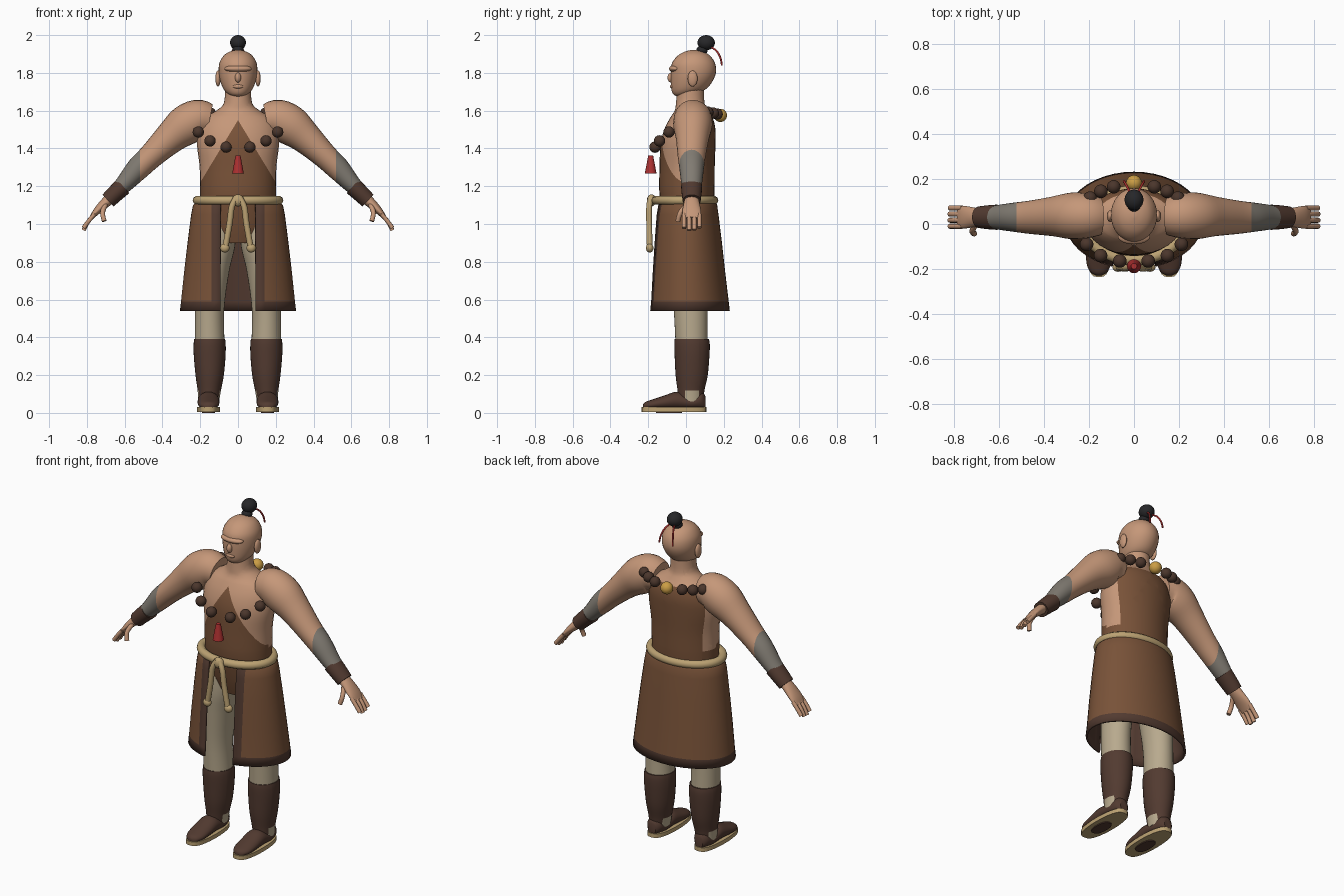
import bpy, bmesh, math
from mathutils import Vector

cube = bpy.data.objects.get("Cube")
if cube:
    bpy.data.objects.remove(cube)


def material(name, *rgb):
    m = bpy.data.materials.new(name)
    m.use_nodes = True
    m.diffuse_color = (*rgb, 1)
    m.node_tree.nodes["Principled BSDF"].inputs["Base Color"].default_value = (*rgb, 1)
    return m


SKIN = material("skin", .56, .31, .19)
ROBE = material("robe brown", .19, .085, .04)
DARK = material("dark leather", .085, .043, .03)
BEAD = material("wooden bead", .07, .037, .025)
CLOTH = material("trouser linen", .48, .40, .27)
WRAP = material("grey wrap", .22, .20, .17)
ROPE = material("tan rope", .50, .36, .17)
RED = material("red silk", .42, .03, .03)
BLACK = material("black hair", .02, .02, .022)
GOLD = material("gold bead", .60, .34, .06)


def refine(rows, k=4, closed=False):
    """Smooth interpolation through rows of numbers."""
    out, n = [], len(rows)
    for i in range(n if closed else n - 1):
        pick = [rows[j % n] if closed else rows[min(max(j, 0), n - 1)] for j in range(i - 1, i + 3)]
        for t in (j / k for j in range(k)):
            out.append(tuple(.5 * (2 * b + (c - a) * t + (2 * a - 5 * b + 4 * c - d) * t * t
                                   + (3 * b - a - 3 * c + d) * t ** 3) for a, b, c, d in zip(*pick)))
    return out if closed else out + [tuple(rows[-1])]


def finish(ob, mats, angle=40):
    for m in mats:
        ob.data.materials.append(m)
    bpy.ops.object.select_all(action="DESELECT")
    ob.select_set(True)
    bpy.context.view_layer.objects.active = ob
    bpy.ops.object.shade_smooth_by_angle(angle=math.radians(angle))
    return ob


def skin_rings(name, rings, mats, closed=True, cuts=(), rule=None):
    """Bridge rings of points; cut along planes and colour faces by a rule."""
    bm = bmesh.new()
    vs = [[bm.verts.new(p) for p in r] for r in rings]
    n = len(vs[0])
    for a, b in zip(vs, vs[1:]):
        for i in range(n if closed else n - 1):
            j = (i + 1) % n
            bm.faces.new((a[i], a[j], b[j], b[i]))
    if closed:
        bm.faces.new(vs[0][::-1])
        bm.faces.new(vs[-1])
        bmesh.ops.recalc_face_normals(bm, faces=bm.faces)
    for co, no in cuts:
        bmesh.ops.bisect_plane(bm, geom=bm.verts[:] + bm.edges[:] + bm.faces[:],
                               plane_co=co, plane_no=no, dist=1e-5)
    if rule:
        for f in bm.faces:
            f.material_index = rule(f.calc_center_median())
    me = bpy.data.meshes.new(name)
    bm.to_mesh(me)
    bm.free()
    ob = bpy.data.objects.new(name, me)
    bpy.context.collection.objects.link(ob)
    return finish(ob, mats)


def oval(z, hw, yf, yb, xc=0, angles=None):
    angles = angles or [math.tau * i / 32 for i in range(32)]
    return [(xc + hw * math.sin(a), (yf + yb) / 2 - (yb - yf) / 2 * math.cos(a), z) for a in angles]


def column(name, rows, mats, **kw):
    return skin_rings(name, [oval(*r) for r in refine(rows)], mats, **kw)


def limb(name, rows, s, mats, **kw):
    """Tapered limb through (x, z, radius, depth, y) rows, on side s."""
    rows, rings = refine(rows), []
    for i, (x, z, r, d, y) in enumerate(rows):
        a, b = rows[max(i - 1, 0)], rows[min(i + 1, len(rows) - 1)]
        t = Vector((b[0] - a[0], b[1] - a[1])).normalized()
        rings.append([(s * (x - t.y * r * math.cos(q)), y + d * math.sin(q), z + t.x * r * math.cos(q))
                      for q in (math.tau * k / 24 for k in range(24))])
    return skin_rings(name, rings, mats, **kw)


def tube(name, pts, r, mat, closed=False):
    cu = bpy.data.curves.new(name, "CURVE")
    cu.dimensions, cu.bevel_depth, cu.bevel_resolution, cu.use_fill_caps = "3D", r, 3, True
    pts = refine(pts, 4, closed)
    sp = cu.splines.new("POLY")
    sp.points.add(len(pts) - 1)
    for p, co in zip(sp.points, pts):
        p.co = (*co, 1)
    sp.use_cyclic_u = closed
    ob = bpy.data.objects.new(name, cu)
    bpy.context.collection.objects.link(ob)
    bpy.ops.object.select_all(action="DESELECT")
    ob.select_set(True)
    bpy.context.view_layer.objects.active = ob
    bpy.ops.object.convert(target="MESH")
    return finish(bpy.context.object, [mat])


def ball(name, loc, size, mat):
    bpy.ops.mesh.primitive_uv_sphere_add(segments=24, ring_count=14, location=loc)
    ob = bpy.context.object
    ob.name, ob.scale = name, size
    return finish(ob, [mat])


# Torso: skin with a robe rising to a point in front and covering the back
def torso_rule(c):
    front = c.y < .0 and c.z < 1.55 - 1.65 * abs(c.x)
    return int(c.z < 1.2 or front or (c.y > .085 and c.z < 1.57))


column("torso", [(.9, .13, -.08, .11), (1, .19, -.11, .135), (1.15, .2, -.14, .15), (1.3, .203, -.14, .152),
                 (1.42, .217, -.135, .156), (1.5, .21, -.115, .156), (1.56, .18, -.085, .142),
                 (1.6, .115, -.06, .115), (1.64, .075, -.053, .098), (1.73, .068, -.045, .095)],
       [SKIN, ROBE], rule=torso_rule,
       cuts=[((0, 0, 1.2), (0, 0, 1)), ((0, 0, 1.57), (0, 0, 1)), ((0, .085, 0), (0, 1, 0)),
             ((0, 0, 1.55), (1.65, 0, 1)), ((0, 0, 1.55), (-1.65, 0, 1))])

# Head, face and topknot
column("head", [(1.676, .025, -.05, .0), (1.687, .05, -.067, .04), (1.71, .074, -.077, .1), (1.75, .092, -.08, .137),
                (1.8, .102, -.08, .158), (1.85, .099, -.075, .154), (1.89, .077, -.045, .128),
                (1.912, .045, -.008, .092), (1.922, .008, .03, .055)], [SKIN])
ball("brow", (0, -.055, 1.822), (.072, .035, .02), SKIN)
ball("nose", (0, -.08, 1.775), (.016, .018, .026), SKIN)
ball("mouth", (0, -.074, 1.728), (.028, .011, .011), SKIN)
ball("topknot", (0, .107, 1.96), (.042, .046, .04), BLACK)
ball("topknot_base", (0, .085, 1.92), (.03, .03, .025), BLACK)

# Skirt: open at the front, with a dark hem, edge bands and lining
rings = []
for z, hw, yf, yb in [(.54, .308, -.2, .232), (.59, .302, -.195, .226), (.75, .285, -.187, .207),
                      (.92, .265, -.177, .188), (1.05, .248, -.168, .172), (1.1, .238, -.16, .165),
                      (1.13, .21, -.145, .152)]:
    edge, band = math.asin(.095 / hw), math.asin(.14 / hw)
    half = [edge, band] + [band + (math.pi - band) * i / 18 for i in range(1, 19)]
    rings.append(oval(z, hw, yf, yb, 0, half + [math.tau - a for a in half[-2::-1]]))
skirt = skin_rings("skirt", rings, [ROBE, DARK], closed=False,
                   rule=lambda c: int(c.z < .59 or (c.y < 0 and abs(c.x) < .121)))
shell = skirt.modifiers.new("thickness", "SOLIDIFY")
shell.thickness, shell.offset, shell.material_offset = .012, -1, 1

# Rope belt and hanging ends
tube("belt", [(.216 * math.sin(a), -.006 - .153 * math.cos(a), 1.125)
              for a in (math.tau * i / 16 for i in range(16))], .024, ROPE, True)
ball("belt_knot", (0, -.183, 1.125), (.032, .024, .032), ROPE)

# Necklace centre pieces
ball("gold_bead", (0, .182, 1.575), (.035, .035, .035), GOLD)
bpy.ops.mesh.primitive_cone_add(vertices=20, radius1=.031, radius2=.013, depth=.095, location=(0, -.187, 1.315))
bpy.context.object.name = "tassel"
finish(bpy.context.object, [RED])

for s, side in ((1, "left"), (-1, "right")):
    # Ears, ribbons, belt ends
    ball(side + "_ear", (s * .106, .035, 1.77), (.014, .026, .042), SKIN)
    tube(side + "_ribbon", [(s * .012, .125, 1.94), (s * .028, .16, 1.918), (s * .04, .182, 1.88),
                            (s * .045, .19, 1.84)], .005, RED)
    tube(side + "_belt_end", [(s * .008, -.187, 1.14), (s * .033, -.195, 1.09), (s * .045, -.195, 1),
                              (s * .068, -.192, .87)], .016, ROPE)
    ball(side + "_belt_end_knot", (s * .07, -.192, .873), (.025, .02, .024), ROPE)

    # Beads
    for i, p in enumerate([(.21, -.09, 1.487), (.148, -.14, 1.44), (.063, -.164, 1.407),
                           (.09, .165, 1.582), (.147, .145, 1.587), (.195, .115, 1.592)]):
        ball(f"{side}_bead_{i + 1}", (s * p[0], p[1], p[2]), (.03, .03, .03), BEAD)

    # Arm with wrapped forearm and bracer
    limb(side + "_arm", [(.15, 1.55, .085, .085, .035), (.21, 1.556, .103, .1, .036), (.28, 1.52, .106, .103, .036),
                         (.36, 1.455, .085, .088, .034), (.46, 1.36, .067, .074, .03), (.53, 1.293, .062, .065, .03),
                         (.6, 1.215, .048, .055, .03), (.67, 1.145, .035, .043, .03)], s, [SKIN, WRAP],
         cuts=[((s * .52, 0, 0), (1, 0, 0))], rule=lambda c: int(abs(c.x) > .52))
    limb(side + "_bracer", [(.608, 1.2, .049, .056, .03), (.648, 1.163, .046, .053, .03),
                            (.688, 1.124, .043, .048, .03)], s, [DARK])

    # Hand
    limb(side + "_palm", [(.665, 1.145, .03, .034, .03), (.71, 1.105, .026, .043, .03),
                          (.752, 1.063, .018, .05, .03), (.778, 1.03, .01, .045, .03)], s, [SKIN])
    for i in range(4):
        y, drop = -.01 + .027 * i, .012 * abs(i - 1.4)
        tube(f"{side}_finger_{i + 1}", [(s * .762, y, 1.05), (s * .795, y, 1.01),
                                        (s * .817, y, .962 + drop)], .0115, SKIN)
    tube(side + "_thumb", [(s * .7, .005, 1.105), (s * .717, -.03, 1.06), (s * .708, -.043, 1.015)], .013, SKIN)

    # Leg and boot, with the linen showing at the ankle
    column(side + "_trouser_leg", [(.36, .079, -.055, .115, s * .15), (.55, .077, -.065, .115, s * .15),
                                   (.75, .086, -.082, .13, s * .132), (.88, .096, -.092, .138, s * .112),
                                   (1.02, .095, -.09, .13, s * .1)], [CLOTH])
    column(side + "_boot", [(.06, .055, -.04, .09, s * .155), (.12, .062, -.045, .098, s * .152),
                            (.2, .075, -.055, .115, s * .15), (.3, .084, -.06, .124, s * .15),
                            (.36, .085, -.062, .126, s * .15), (.39, .082, -.06, .122, s * .15)], [DARK, CLOTH],
           cuts=[((0, 0, .118), (0, 0, 1)), ((0, -.005, 0), (0, 1, 0)), ((0, .07, 0), (0, 1, 0))],
           rule=lambda c: int(c.z < .118 and -.005 < c.y < .07))

    # Shoe and sole
    shoe = refine([(.102, .025, .09), (.08, .045, .115), (.04, .054, .09), (0, .056, .095), (-.05, .057, .112),
                   (-.12, .058, .09), (-.18, .053, .07), (-.215, .035, .058), (-.228, .012, .045)])
    skin_rings(side + "_shoe", [[(s * .156 + w * math.cos(a), y, .018 + (top - .018) * (.5 + .5 * math.sin(a)))
                                 for a in (math.tau * k / 20 for k in range(20))] for y, w, top in shoe], [DARK])
    for part, z0, z1, mid, length, width, mat in (("sole", .006, .03, -.064, .172, .062, ROPE),
                                                  ("sole_patch", 0, .008, -.09, .07, .035, DARK)):
        skin_rings(f"{side}_{part}", [[(s * .156 + width * math.copysign(abs(math.cos(a)) ** .65, math.cos(a)),
                                        mid + length * math.sin(a), z)
                                       for a in (math.tau * k / 32 for k in range(32))] for z in (z0, z1)], [mat])
